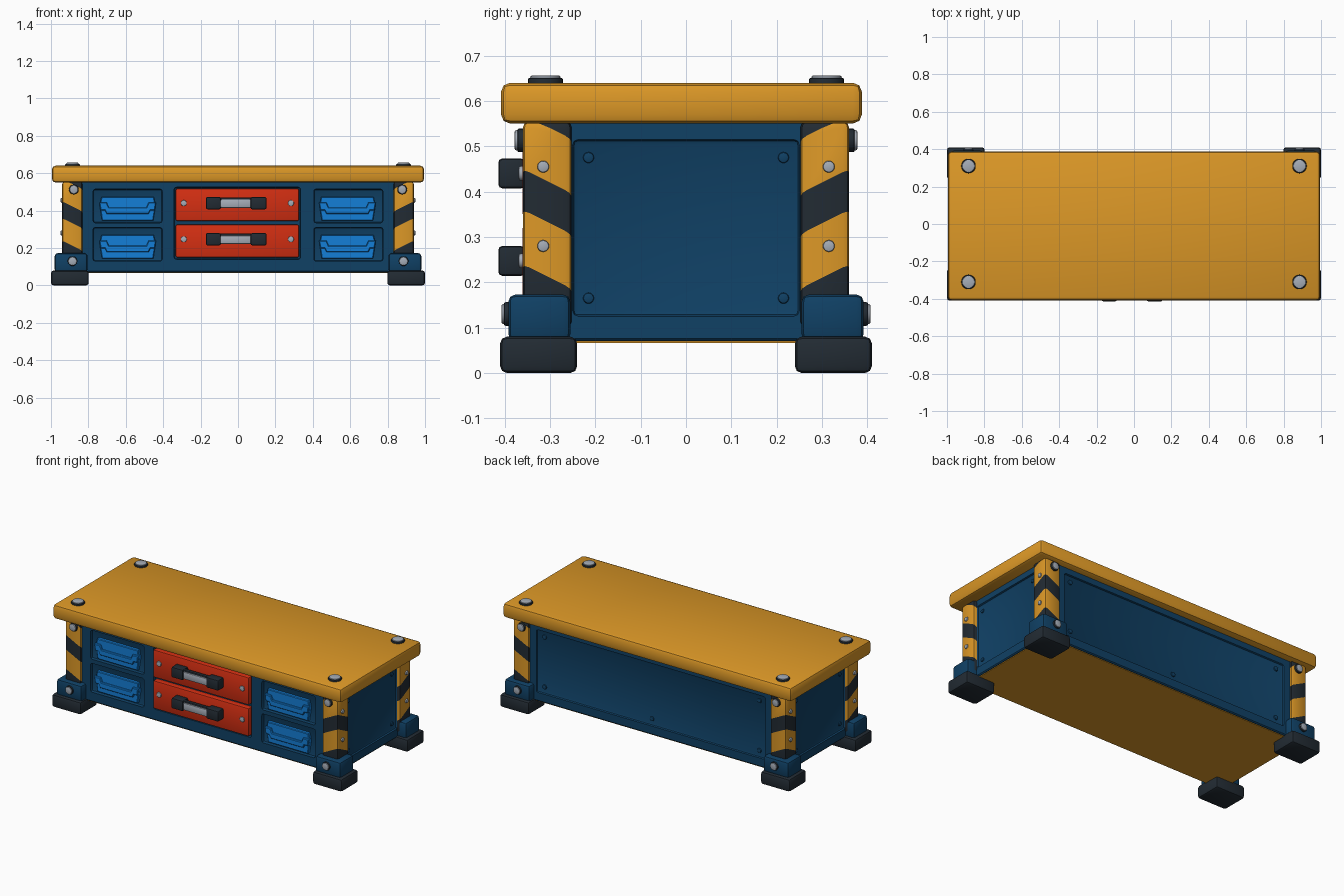
import bpy, bmesh, math
from mathutils import Vector, Matrix

if "Cube" in bpy.data.objects:
    bpy.data.objects.remove(bpy.data.objects["Cube"])


def material(name, rgb):
    m = bpy.data.materials.new(name)
    m.diffuse_color = (*rgb, 1)
    m.use_nodes = True
    m.node_tree.nodes["Principled BSDF"].inputs["Base Color"].default_value = m.diffuse_color
    return m


YELLOW = material("yellow", (0.72, 0.315, 0.02))
NAVY = material("navy blue", (0.005, 0.052, 0.13))
BLUE = material("bright blue", (0.007, 0.21, 0.68))
RED = material("red", (0.66, 0.028, 0.006))
DARK = material("dark rubber", (0.016, 0.024, 0.033))
STEEL = material("steel", (0.38, 0.42, 0.48))


def finish(name, bm, *mats):
    bmesh.ops.recalc_face_normals(bm, faces=bm.faces)
    me = bpy.data.meshes.new(name)
    bm.to_mesh(me)
    bm.free()
    for m in mats:
        me.materials.append(m)
    ob = bpy.data.objects.new(name, me)
    bpy.context.collection.objects.link(ob)
    return ob


def box_bm(lo, hi, bevel=0.0, seg=2):
    bm = bmesh.new()
    lo, hi = Vector(lo), Vector(hi)
    size = hi - lo
    bmesh.ops.create_cube(bm, size=1, matrix=Matrix.Translation((lo + hi) / 2)
                          @ Matrix.Diagonal((*size, 1)))
    if bevel:
        bmesh.ops.bevel(bm, geom=bm.edges[:], offset=bevel, segments=seg,
                        profile=0.5, affect='EDGES')
    return bm


def box(name, lo, hi, mat, bevel=0.0, seg=2):
    return finish(name, box_bm(lo, hi, bevel, seg), mat)


def plate(name, pts, y_back, y_front, mat, bevel=0.004):
    """Extrude an x-z outline along y."""
    bm = bmesh.new()
    face = bm.faces.new([bm.verts.new((x, y_back, z)) for x, z in pts])
    ext = bmesh.ops.extrude_face_region(bm, geom=[face])["geom"]
    verts = [g for g in ext if isinstance(g, bmesh.types.BMVert)]
    bmesh.ops.translate(bm, verts=verts, vec=(0, y_front - y_back, 0))
    edges = [e for e in bm.edges if all(abs(v.co.y - y_front) < 1e-6 for v in e.verts)]
    bmesh.ops.bevel(bm, geom=edges, offset=bevel, segments=1, affect='EDGES')
    return finish(name, bm, mat)


def disc(name, base, axis, r, h, mat, bevel=0.004):
    """Bolt head standing on base along axis."""
    axis = Vector(axis)
    bm = bmesh.new()
    mtx = (Matrix.Translation(Vector(base) + axis * h / 2)
           @ axis.to_track_quat('Z', 'Y').to_matrix().to_4x4())
    bmesh.ops.create_cone(bm, cap_ends=True, segments=20, radius1=r, radius2=r,
                          depth=h, matrix=mtx)
    rim = [e for e in bm.edges
           if all((v.co - Vector(base)).dot(axis) > h - 1e-5 for v in e.verts)]
    bmesh.ops.bevel(bm, geom=rim, offset=bevel, segments=2, profile=0.5, affect='EDGES')
    return finish(name, bm, mat)


def bolt(name, base, axis, r, h):
    """Steel cap on a dark washer."""
    disc(name + "_washer", base, axis, r, h * 0.7, DARK)
    disc(name + "_cap", base, axis, r * 0.86, h, STEEL)


# Cabinet body with recessed bays and panels
BX, BY = 0.92, 0.345
body = box("cabinet_body", (-BX, -BY, 0.07), (BX, BY, 0.56), NAVY, 0.006, 1)
cuts = [((-0.342, -0.5, 0.14), (0.335, -BY + 0.02, 0.525)),
        ((-0.79, BY - 0.012, 0.125), (0.79, 0.5, 0.515))]
for x0, x1 in ((-0.775, -0.405), (0.405, 0.775)):
    for z0, z1 in ((0.13, 0.31), (0.335, 0.515)):
        cuts.append(((x0, -0.5, z0), (x1, -BY + 0.02, z1)))
cuts += [((BX - 0.012, -0.25, 0.125), (1.2, 0.25, 0.515)),
         ((-1.2, -0.25, 0.125), (-BX + 0.012, 0.25, 0.515))]
for lo, hi in cuts:
    cutter = box("cutter", lo, hi, NAVY, 0.012)
    cutter.hide_render = True
    mod = body.modifiers.new("bay", 'BOOLEAN')
    mod.operation, mod.solver, mod.object = 'DIFFERENCE', 'EXACT', cutter
    bpy.context.view_layer.objects.active = body
    bpy.ops.object.modifier_apply(modifier=mod.name)
    bpy.data.objects.remove(cutter)
box("floor_plate", (-0.91, -0.335, 0.066), (0.91, 0.335, 0.072), YELLOW)

# Small panel screws on sides and back
for s in (-1, 1):
    for y in (-0.215, 0.215):
        for z in (0.165, 0.475):
            disc("side_panel_screw", (s * (BX - 0.014), y, z), (s, 0, 0), 0.012, 0.009, NAVY)
for x in (-0.74, 0, 0.74):
    for z in (0.165, 0.475):
        if x or z < 0.3:
            disc("back_panel_screw", (x, BY - 0.014, z), (0, 1, 0), 0.014, 0.01, NAVY)

# Table top
box("table_top", (-0.995, -0.408, 0.55), (0.995, 0.388, 0.64), YELLOW, 0.02)

# Corners: striped post, foot, foot block, bolts
for sx in (-1, 1):
    for sy in (-1, 1):
        def span(a, b, s):
            return sorted((a * s, b * s))
        px, py = span(0.832, 0.94, sx), span(0.252, 0.36, sy)
        bm = box_bm((px[0], py[0], 0.1), (px[1], py[1], 0.555), 0.014)
        normal = Vector((-0.5 * sx, -0.5 * sy, 1))

        def level(p):
            return p.z + 0.5 * (0.94 - sx * p.x + 0.36 - sy * p.y)
        for c in (0.24, 0.36, 0.45, 0.57):
            bmesh.ops.bisect_plane(bm, geom=bm.verts[:] + bm.edges[:] + bm.faces[:],
                                   plane_co=(0.94 * sx, 0.36 * sy, c), plane_no=normal)
        for f in bm.faces:
            h = level(f.calc_center_median())
            f.material_index = int(h < 0.24 or 0.36 < h < 0.45 or h > 0.57)
        finish("corner_post", bm, YELLOW, DARK)

        fx, fy = span(0.798, 1.0, sx), span(0.24, 0.41, sy)
        box("foot", (fx[0], fy[0], 0), (fx[1], fy[1], 0.08), DARK, 0.015)
        gx, gy = span(0.805, 0.98, sx), span(0.255, 0.392, sy)
        box("foot_block", (gx[0], gy[0], 0.07), (gx[1], gy[1], 0.173), NAVY, 0.016)

        bolt("top_bolt", (sx * 0.885, sy * 0.31, 0.638), (0, 0, 1), 0.039, 0.018)
        bolt("post_bolt", (sx * 0.878, sy * 0.358, 0.513), (0, sy, 0), 0.026, 0.02)
        bolt("foot_bolt", (sx * 0.885, sy * 0.39, 0.13), (0, sy, 0), 0.026, 0.017)
        for z in (0.28, 0.455):
            disc("post_rivet", (sx * 0.938, sy * 0.315, z), (sx, 0, 0), 0.013, 0.01, STEEL)

# Blue bins with a raised grip lip
OUTLINE = [(-.14, .127), (.14, .127), (.15, .08), (.137, 0), (-.137, 0), (-.15, .08)]
LIP = [(-.152, .097), (-.112, .097), (-.1, .07), (.1, .07), (.112, .097), (.152, .097),
       (.145, .055), (.122, .055), (.112, .035), (-.112, .035), (-.122, .055), (-.145, .055)]
for cx in (-0.59, 0.585):
    for cz in (0.143, 0.347):
        plate("blue_bin", [(cx + x, cz + z) for x, z in OUTLINE], -0.32, -0.345, BLUE)
        plate("bin_grip", [(cx + x, cz + z) for x, z in LIP], -0.34, -0.358, BLUE)

# Red drawers with handles
for z0, z1, hz in ((0.15, 0.325, 0.247), (0.345, 0.517, 0.44)):
    box("red_drawer", (-0.333, -0.361, z0), (0.326, -0.32, z1), RED, 0.008)
    for x0, x1 in ((-0.172, -0.092), (0.068, 0.153)):
        box("handle_end", (x0, -0.414, hz - 0.033), (x1, -0.355, hz + 0.033), DARK, 0.009)
    box("handle_bar", (-0.11, -0.4, hz - 0.026), (0.085, -0.378, hz + 0.03), DARK, 0.005)
    box("handle_grip", (-0.094, -0.408, hz - 0.025), (0.069, -0.385, hz + 0.02), STEEL, 0.006)
    for x in (-0.29, 0.283):
        disc("drawer_screw", (x, -0.36, hz), (0, -1, 0), 0.016, 0.009, STEEL)

# Smooth bevels, keep hard edges
bpy.ops.object.select_all(action='SELECT')
bpy.context.view_layer.objects.active = body
bpy.ops.object.shade_smooth_by_angle(angle=math.radians(35))
